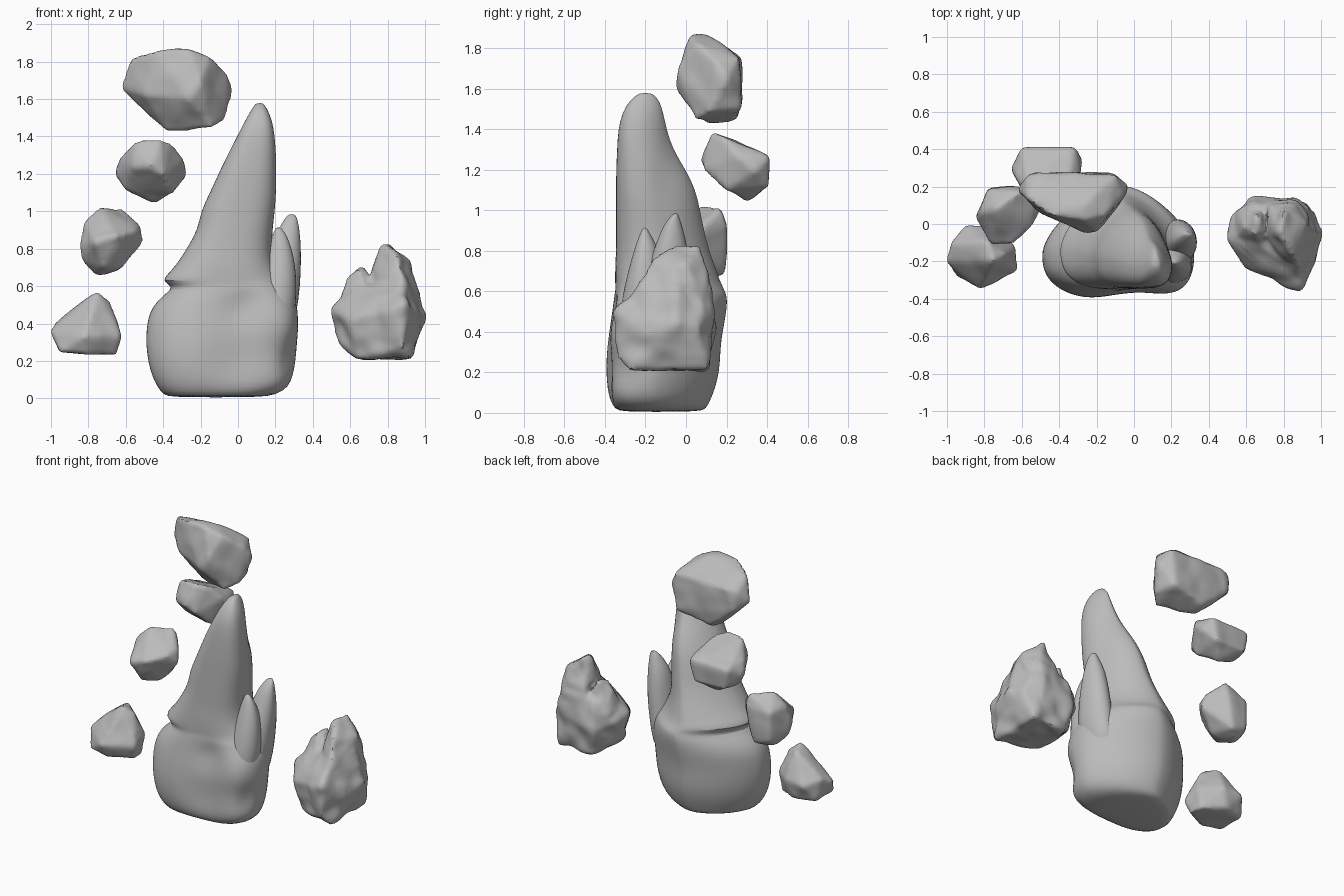
import bpy, bmesh, math
from mathutils import Vector, noise

stone = bpy.data.materials.new("grey stone")
stone.diffuse_color = (0.5, 0.5, 0.5, 1)


def add_object(name, bm):
    bmesh.ops.recalc_face_normals(bm, faces=bm.faces)
    me = bpy.data.meshes.new(name)
    bm.to_mesh(me)
    bm.free()
    ob = bpy.data.objects.new(name, me)
    me.materials.append(stone)
    bpy.context.collection.objects.link(ob)
    bpy.ops.object.select_all(action='DESELECT')
    bpy.context.view_layer.objects.active = ob
    ob.select_set(True)
    return ob


def rock(name, hulls, voxel=0.016, smooth=4, rough=0.008):
    """Merge convex chunks, then weather the edges."""
    bm = bmesh.new()
    for pts in hulls:
        vs = [bm.verts.new(p) for p in pts]
        r = bmesh.ops.convex_hull(bm, input=vs)
        loose = [v for v in vs if not v.link_faces]
        bmesh.ops.delete(bm, geom=loose, context='VERTS')
    ob = add_object(name, bm)
    m = ob.modifiers.new("merge", 'REMESH')
    m.mode, m.voxel_size = 'VOXEL', voxel
    m = ob.modifiers.new("weather", 'SMOOTH')
    m.factor, m.iterations = 0.5, smooth
    for m in list(ob.modifiers):
        bpy.ops.object.modifier_apply(modifier=m.name)
    for v in ob.data.vertices:
        v.co += v.normal * (0.004 + rough * noise.noise(v.co * 9))
    bpy.ops.object.shade_smooth_by_angle(angle=math.radians(40))
    return ob


def loft(name, rings, segs=40, front=0.75, back=1.25, bumps=()):
    """Rings are (z, x0, x1, y0, y1): squarish at the front, wedge-shaped at the back."""
    bm = bmesh.new()
    loops = []
    for z, x0, x1, y0, y1 in rings:
        cx, rx, cy = (x0 + x1) / 2, (x1 - x0) / 2, y0 + 0.4 * (y1 - y0)
        loop = []
        for i in range(segs):
            a = 2 * math.pi * i / segs
            c, s = math.cos(a), math.sin(a)
            e = front if s < 0 else back
            ry = cy - y0 if s < 0 else y1 - cy
            p = Vector((cx + rx * math.copysign(abs(c) ** e, c),
                        cy + ry * math.copysign(abs(s) ** e, s), z))
            out = Vector((p.x - cx, p.y - cy, 0)).normalized()
            for centre, radius, amount in bumps:
                d = (p - Vector(centre)).length / radius
                p += out * amount * math.exp(-d * d)
            loop.append(bm.verts.new(p))
        loops.append(loop)
    for a, b in zip(loops, loops[1:]):
        for i in range(segs):
            j = (i + 1) % segs
            bm.faces.new((a[i], a[j], b[j], b[i]))
    bm.faces.new(loops[0][::-1])
    bm.faces.new(loops[-1])
    ob = add_object(name, bm)
    m = ob.modifiers.new("round", 'SUBSURF')
    m.levels = m.render_levels = 1
    bpy.ops.object.shade_smooth_by_angle(angle=math.radians(50))
    return ob


# Tall main spire with a swollen foot
loft("main_spire", [
    (0.005, -0.36, 0.12, -0.32, 0.07), (0.02, -0.40, 0.21, -0.35, 0.10),
    (0.06, -0.43, 0.27, -0.375, 0.12), (0.12, -0.46, 0.295, -0.385, 0.145),
    (0.20, -0.48, 0.31, -0.385, 0.165), (0.28, -0.49, 0.315, -0.38, 0.17),
    (0.36, -0.49, 0.32, -0.375, 0.175), (0.44, -0.48, 0.32, -0.37, 0.19),
    (0.50, -0.45, 0.315, -0.365, 0.20), (0.55, -0.40, 0.29, -0.36, 0.205),
    (0.585, -0.355, 0.27, -0.355, 0.20), (0.605, -0.365, 0.255, -0.35, 0.19),
    (0.63, -0.405, 0.24, -0.35, 0.18), (0.66, -0.38, 0.22, -0.35, 0.165),
    (0.72, -0.325, 0.19, -0.35, 0.145), (0.80, -0.275, 0.18, -0.345, 0.115),
    (0.90, -0.215, 0.185, -0.345, 0.09), (1.0, -0.20, 0.20, -0.345, 0.07),
    (1.1, -0.15, 0.21, -0.345, 0.05), (1.2, -0.105, 0.207, -0.345, 0.01),
    (1.3, -0.057, 0.205, -0.34, -0.04), (1.4, -0.005, 0.197, -0.335, -0.085),
    (1.48, 0.035, 0.185, -0.315, -0.11), (1.54, 0.07, 0.16, -0.28, -0.13),
    (1.572, 0.09, 0.14, -0.24, -0.16), (1.578, 0.105, 0.13, -0.22, -0.18)],
    bumps=[((0.2, -0.34, 0.4), 0.12, 0.05), ((-0.28, -0.36, 0.27), 0.18, 0.025),
           ((0.04, -0.36, 0.47), 0.09, -0.045), ((0.0, -0.38, 0.2), 0.12, -0.03),
           ((0.2, -0.36, 0.1), 0.09, 0.02), ((0.28, -0.3, 0.22), 0.07, -0.03),
           ((0.12, -0.02, 1.3), 0.12, -0.03), ((0.18, -0.1, 1.1), 0.1, -0.02)])

# Pair of side spikes
loft("side_spike_tall", [
    (0.30, 0.10, 0.28, -0.24, 0.03), (0.45, 0.12, 0.315, -0.24, 0.03),
    (0.60, 0.14, 0.335, -0.22, 0.03), (0.75, 0.17, 0.34, -0.18, 0.02),
    (0.86, 0.19, 0.335, -0.14, 0.0), (0.93, 0.23, 0.325, -0.11, -0.02),
    (0.97, 0.255, 0.315, -0.075, -0.035), (0.985, 0.275, 0.30, -0.06, -0.04)],
    segs=16, front=1, back=1)
loft("side_spike_short", [
    (0.30, 0.08, 0.28, -0.34, -0.08), (0.50, 0.09, 0.315, -0.33, -0.08),
    (0.65, 0.12, 0.315, -0.30, -0.10), (0.76, 0.15, 0.30, -0.27, -0.12),
    (0.84, 0.175, 0.275, -0.245, -0.15), (0.89, 0.19, 0.25, -0.225, -0.18),
    (0.915, 0.205, 0.225, -0.21, -0.195)],
    segs=16, front=1, back=1)

# Craggy boulder on the right: body, peak and shoulder
rock("right_boulder", [
    [(0.50, -0.08, 0.48), (0.51, -0.05, 0.34), (0.53, 0.05, 0.45), (0.62, 0.14, 0.40),
     (0.85, 0.14, 0.45), (0.97, 0.06, 0.42), (1.0, -0.05, 0.44), (0.96, -0.2, 0.38),
     (0.89, -0.36, 0.50), (0.88, -0.34, 0.27), (0.75, -0.31, 0.46), (0.60, -0.23, 0.42),
     (0.64, -0.2, 0.215), (0.92, -0.26, 0.215), (0.91, 0.1, 0.215), (0.66, 0.1, 0.215),
     (0.93, -0.05, 0.66), (0.86, -0.24, 0.62), (0.66, -0.12, 0.60), (0.65, 0.1, 0.6),
     (0.86, 0.12, 0.62)],
    [(0.775, -0.04, 0.835), (0.80, 0.06, 0.83), (0.84, 0.02, 0.80), (0.92, 0.0, 0.73),
     (0.86, -0.18, 0.74), (0.73, -0.06, 0.70), (0.72, 0.1, 0.64), (0.94, 0.08, 0.5),
     (0.90, -0.28, 0.55), (0.74, -0.2, 0.5), (0.70, 0.08, 0.5), (0.86, 0.11, 0.70)],
    [(0.64, -0.06, 0.70), (0.66, 0.05, 0.70), (0.69, -0.04, 0.68), (0.58, -0.02, 0.66),
     (0.53, -0.08, 0.50), (0.56, 0.08, 0.5), (0.72, -0.18, 0.5), (0.72, 0.1, 0.5)]],
    rough=0.02)

# Four floating boulders, lowest to highest
rock("floating_boulder_1", [[
    (-1.0, -0.2, 0.36), (-0.98, -0.1, 0.40), (-0.95, -0.28, 0.25), (-0.95, -0.08, 0.25),
    (-0.9, -0.01, 0.36), (-0.76, -0.01, 0.38), (-0.64, -0.12, 0.36), (-0.625, -0.25, 0.33),
    (-0.65, -0.22, 0.235), (-0.66, -0.12, 0.235), (-0.82, -0.35, 0.33), (-0.82, -0.3, 0.24),
    (-0.75, -0.2, 0.57), (-0.78, -0.1, 0.55), (-0.69, -0.16, 0.52), (-0.8, -0.04, 0.25)]])
rock("floating_boulder_2", [[
    (-0.845, 0.04, 0.82), (-0.82, 0.06, 0.94), (-0.78, 0.19, 0.92), (-0.74, 0.08, 1.015),
    (-0.61, 0.17, 1.01), (-0.61, 0.2, 0.92), (-0.53, 0.09, 0.93), (-0.505, 0.06, 0.84),
    (-0.54, 0.0, 0.90), (-0.65, -0.11, 0.87), (-0.76, -0.11, 0.84), (-0.62, 0.02, 0.70),
    (-0.76, 0.08, 0.655), (-0.83, 0.05, 0.73), (-0.66, 0.19, 0.68), (-0.77, 0.19, 0.72),
    (-0.72, -0.04, 0.70)]])
rock("floating_boulder_3", [[
    (-0.655, 0.3, 1.20), (-0.63, 0.25, 1.28), (-0.55, 0.15, 1.375), (-0.42, 0.13, 1.385),
    (-0.36, 0.18, 1.365), (-0.29, 0.25, 1.27), (-0.275, 0.34, 1.19), (-0.6, 0.405, 1.26),
    (-0.32, 0.41, 1.26), (-0.35, 0.4, 1.12), (-0.58, 0.4, 1.12), (-0.45, 0.3, 1.045),
    (-0.60, 0.25, 1.12), (-0.35, 0.2, 1.10), (-0.47, 0.075, 1.24), (-0.40, 0.09, 1.2),
    (-0.56, 0.12, 1.23), (-0.46, 0.32, 1.31)]])
rock("floating_boulder_4", [[
    (-0.625, 0.18, 1.66), (-0.57, 0.25, 1.74), (-0.57, 0.14, 1.81), (-0.45, 0.05, 1.855),
    (-0.27, 0.02, 1.87), (-0.27, 0.1, 1.87), (-0.15, 0.05, 1.82), (-0.1, 0.26, 1.75),
    (-0.5, 0.275, 1.75), (-0.035, 0.2, 1.65), (-0.06, 0.15, 1.73), (-0.07, 0.12, 1.49),
    (-0.12, 0.27, 1.5), (-0.14, 0.05, 1.45), (-0.38, 0.15, 1.425), (-0.36, 0.25, 1.45),
    (-0.2, -0.04, 1.69), (-0.26, -0.045, 1.6), (-0.5, 0.06, 1.62), (-0.55, 0.27, 1.6),
    (-0.45, 0.06, 1.75), (-0.2, 0.0, 1.55)]])
